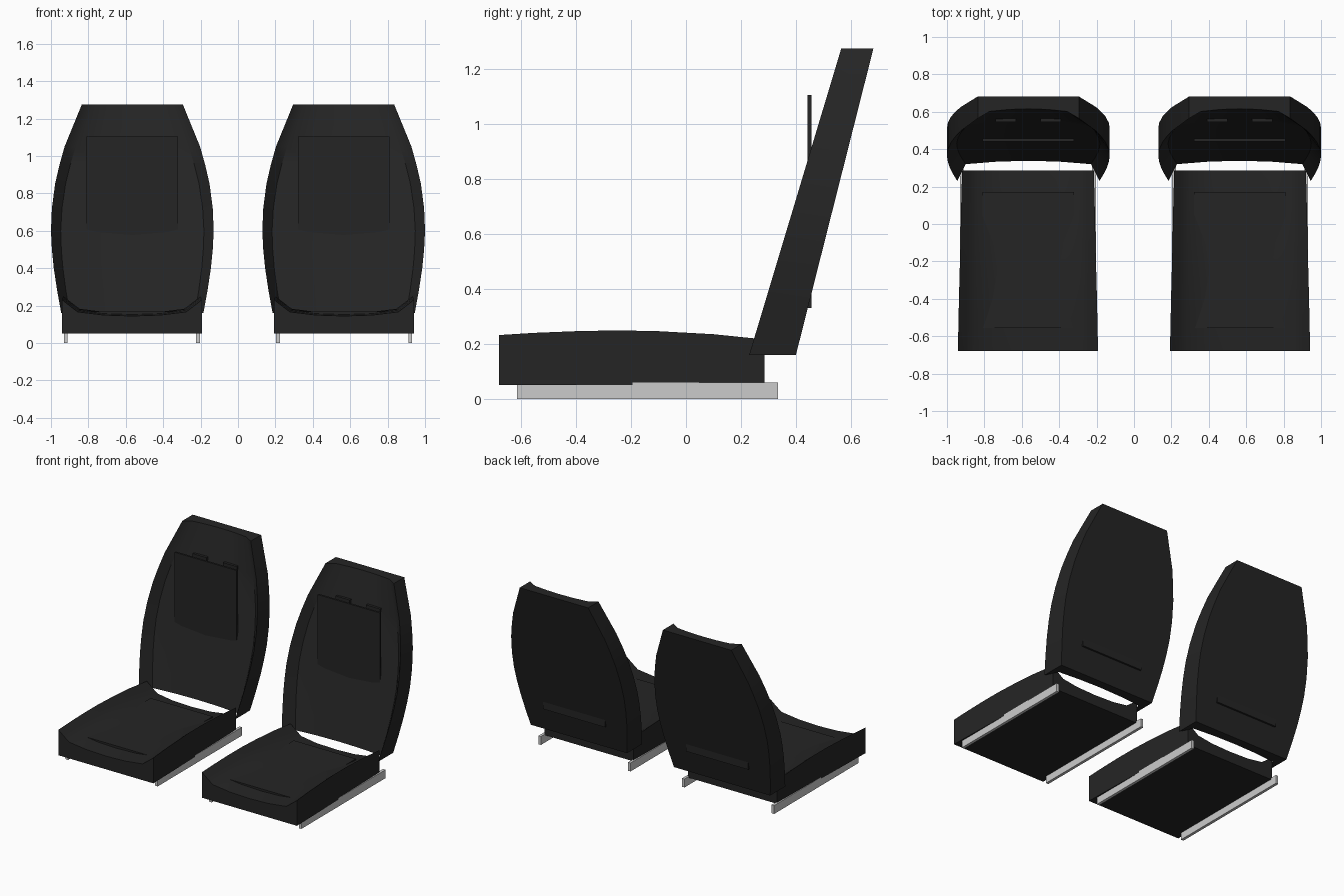
import bpy, bmesh, math

if "Cube" in bpy.data.objects:
    bpy.data.objects.remove(bpy.data.objects["Cube"])

def material(name, c):
    m = bpy.data.materials.new(name)
    m.diffuse_color = (c, c, c, 1)
    m.use_nodes = True
    m.node_tree.nodes["Principled BSDF"].inputs["Base Color"].default_value = m.diffuse_color
    return m

BLACK = material("black_upholstery", 0.018)
METAL = material("light_metal", 0.6)

def loft(name, rings, mat):
    """Skin closed rings of equal length and cap both ends."""
    bm = bmesh.new()
    vs = [[bm.verts.new(p) for p in r] for r in rings]
    n = len(vs[0])
    for a, b in zip(vs, vs[1:]):
        for i in range(n):
            j = (i + 1) % n
            bm.faces.new((a[i], a[j], b[j], b[i]))
    for ring in (vs[0], vs[-1]):
        bm.faces.new(ring)
    bmesh.ops.recalc_face_normals(bm, faces=bm.faces)
    me = bpy.data.meshes.new(name)
    bm.to_mesh(me)
    bm.free()
    me.materials.append(mat)
    ob = bpy.data.objects.new(name, me)
    bpy.context.collection.objects.link(ob)
    bpy.ops.object.select_all(action='DESELECT')
    ob.select_set(True)
    bpy.context.view_layer.objects.active = ob
    bpy.ops.object.shade_smooth_by_angle(angle=math.radians(35))
    return ob

def box(name, x0, x1, y0, y1, z0, z1, mat):
    return loft(name, [[(x0, y0, z), (x1, y0, z), (x1, y1, z), (x0, y1, z)]
                       for z in (z0, z1)], mat)

def cushion(name, cx):
    # dished cross-section with raised side bolsters, arched front to back
    rings = []
    for y, w, z in [(-.68, .375, .232), (-.55, .372, .24), (-.4, .369, .246), (-.25, .365, .249),
                    (-.1, .361, .246), (.1, .357, .235), (.285, .352, .216)]:
        top = [(w, z), (w - .04, z - .032), (w - .085, z - .066), (.15, z - .083), (0, z - .088)]
        top += [(-x, h) for x, h in top[-2::-1]]
        rings.append([(cx + x, y, h) for x, h in top + [(-w, .05), (w, .05)]])
    return loft(name, rings, BLACK)

def backrest(name, cx):
    # leaning panel: flat back, concave front with forward wings
    rings = []
    for z, w in [(.16, .38), (.28, .402), (.4, .42), (.5, .43), (.6, .435), (.72, .43), (.85, .413),
                 (.95, .39), (1.05, .362), (1.275, .27)]:
        t = (z - .16) / 1.115
        tip, inner, mid, back = .23 + .335 * t, .32 + .282 * t, .338 + .278 * t, .40 + .282 * t
        wi = w - .045 - .018 * t
        front = [(w, tip), (wi, inner), (wi * .5, mid * .75 + inner * .25), (0, mid)]
        front += [(-x, y) for x, y in front[-2::-1]]
        rings.append([(cx + x, y, z) for x, y in front + [(-w, back), (w, back)]])
    return loft(name, rings, BLACK)

for side, s in (("left", -1), ("right", 1)):
    cx = .565 * s
    cushion("seat_cushion_" + side, cx + .002 * s)
    backrest("backrest_" + side, cx)
    # inset panels on the cushion and backrest
    box("cushion_panel_" + side, cx - .245, cx + .245, -.555, .172, .15, .168, BLACK)
    box("backrest_panel_" + side, cx - .245, cx + .245, .442, .456, .33, 1.105, BLACK)
    for k in (-1, 1):
        # small tabs behind the backrest panel
        tx = cx + k * .12
        box("backrest_tab_" + side, tx - .055, tx + .055, .545, .575, 1.05, 1.075, BLACK)
        # floor rails
        rx = cx + .002 * s + k * .3535
        box("floor_rail_" + side, rx - .01, rx + .01, -.615, .335, 0, .06, METAL)
